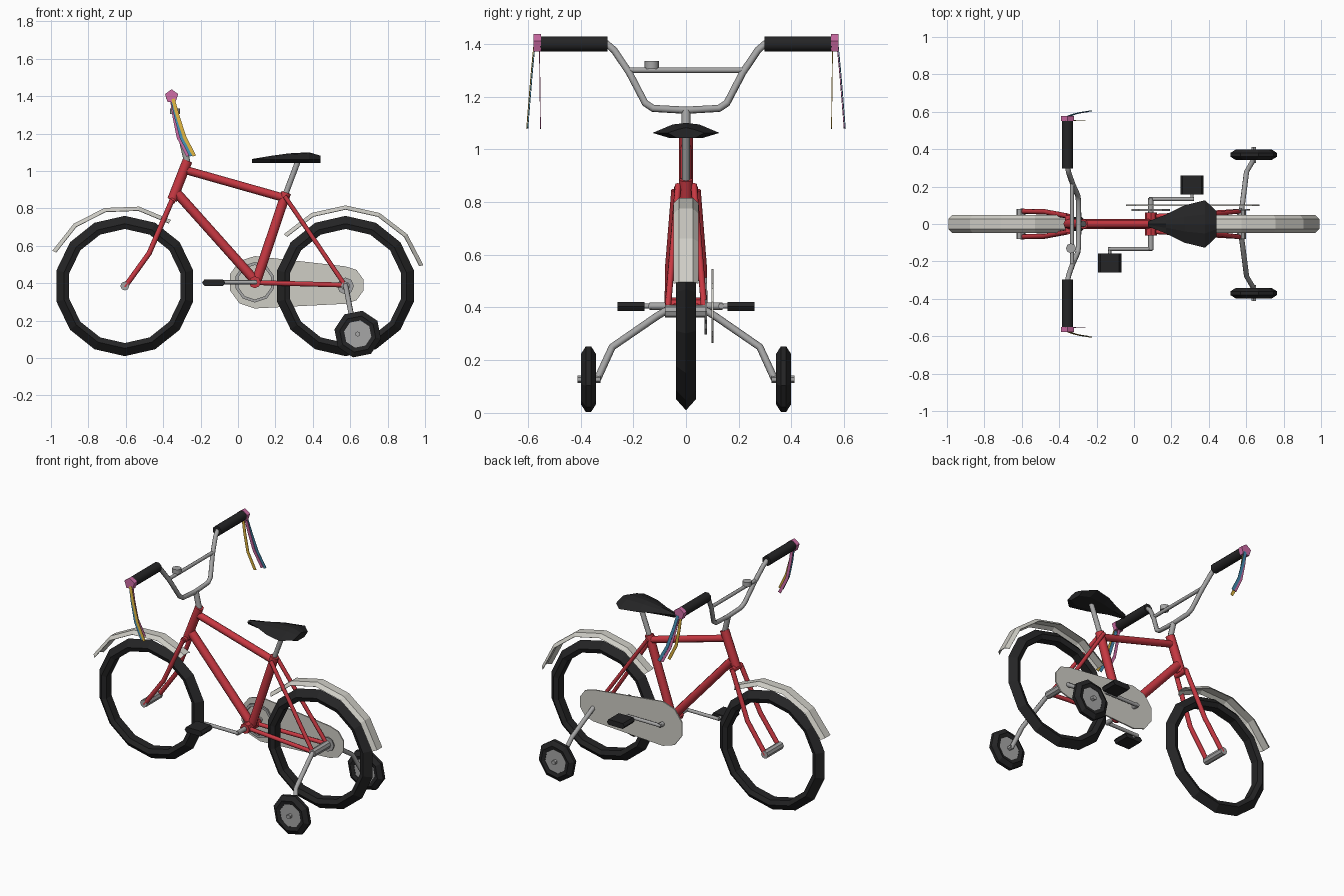
import bpy, bmesh, math
from mathutils import Vector

if "Cube" in bpy.data.objects:
    bpy.data.objects.remove(bpy.data.objects["Cube"])


def material(name, rgb):
    m = bpy.data.materials.new(name)
    m.diffuse_color = (*rgb, 1)
    m.use_nodes = True
    m.node_tree.nodes["Principled BSDF"].inputs["Base Color"].default_value = m.diffuse_color
    return m


RED = material("red paint", (0.58, 0.04, 0.055))
BLACK = material("black rubber", (0.018, 0.018, 0.019))
METAL = material("grey metal", (0.38, 0.38, 0.38))
CREAM = material("pale guard", (0.62, 0.61, 0.56))
PINK = material("pink", (0.62, 0.15, 0.38))
BLUE = material("blue", (0.06, 0.27, 0.45))
YELLOW = material("yellow", (0.72, 0.45, 0.05))


def finish(name, bm, mat, smooth=0):
    bmesh.ops.recalc_face_normals(bm, faces=bm.faces)
    me = bpy.data.meshes.new(name)
    bm.to_mesh(me)
    bm.free()
    me.materials.append(mat)
    if smooth:
        me.polygons.foreach_set("use_smooth", [True] * len(me.polygons))
        me.set_sharp_from_angle(angle=math.radians(smooth))
    ob = bpy.data.objects.new(name, me)
    bpy.context.collection.objects.link(ob)
    return ob


def loft(name, rings, mat, closed=False, caps=True, wrap=True, smooth=0):
    """Skin a list of equal-length point rings."""
    bm = bmesh.new()
    vs = [[bm.verts.new(p) for p in r] for r in rings]
    n = len(rings[0])
    for i in range(len(vs) if closed else len(vs) - 1):
        a, b = vs[i], vs[(i + 1) % len(vs)]
        for j in range(n if wrap else n - 1):
            k = (j + 1) % n
            bm.faces.new((a[j], a[k], b[k], b[j]))
    if caps and not closed:
        bm.faces.new(vs[0])
        bm.faces.new(vs[-1])
    return finish(name, bm, mat, smooth)


def tube(name, pts, r, mat, sides=8):
    """Round tube along a path, mitred at the bends."""
    pts = [Vector(p) for p in pts]
    rings, up = [], None
    for i, p in enumerate(pts):
        d0 = (p - pts[i - 1]).normalized() if i else (pts[1] - p).normalized()
        d1 = (pts[i + 1] - p).normalized() if i < len(pts) - 1 else d0
        t = (d0 + d1).normalized()
        if up is None:
            up = t.orthogonal()
        up = (up - t * up.dot(t)).normalized()
        side = t.cross(up)
        rings.append([p + r * (math.cos(a) * up + math.sin(a) * side)
                      for a in (math.tau * k / sides for k in range(sides))])
    return loft(name, rings, mat, smooth=50)


def lathe(name, cx, cz, profile, sides, mat, closed=False, phase=0.0, smooth=0):
    """Turn a (y, radius) profile round an axle parallel to y."""
    rings = [[(cx + r * math.sin(a), y, cz + r * math.cos(a))
              for a in (phase + math.tau * k / sides for k in range(sides))]
             for y, r in profile]
    return loft(name, rings, mat, closed=closed, smooth=smooth)


def drum(name, cx, cz, y0, y1, r, sides, mat, phase=0.0, smooth=0):
    return lathe(name, cx, cz, [(y0, r), (y1, r)], sides, mat, phase=phase, smooth=smooth)


FX, RX, WZ = -0.605, 0.575, 0.385

# Tyres, hubs and mudguards
TYRE = [(0, .375), (.038, .333), (.026, .305), (-.026, .305), (-.038, .333)]
for label, cx, a0, a1, n in (("front", FX, 55, 154, 4), ("rear", RX, 15, 140, 5)):
    lathe(label + "_tyre", cx, WZ, TYRE, 14, BLACK, closed=True)
    drum(label + "_hub", cx, WZ, -.08, .08, .024, 8, METAL, smooth=40)
    rings = []
    for i in range(n + 1):
        a = math.radians(a0 + (a1 - a0) * i / n)
        rings.append([(cx + r * math.cos(a), y, WZ + r * math.sin(a)) for y, r in
                      ((-.047, .41), (-.026, .431), (.026, .431), (.047, .41),
                       (.044, .408), (.024, .427), (-.024, .427), (-.044, .408))])
    loft(label + "_mudguard", rings, CREAM)

# Frame
tube("head_tube", [(-.27, 0, 1.055), (-.352, 0, .845)], .027, RED)
tube("top_tube", [(-.28, 0, 1.005), (.25, 0, .855)], .022, RED)
tube("down_tube", [(-.325, 0, .88), (.095, 0, .41)], .026, RED)
tube("seat_tube", [(.258, 0, .885), (.095, 0, .40)], .026, RED)
drum("bottom_bracket", .09, .405, -.062, .062, .032, 8, RED, smooth=40)
tube("fork_crown", [(-.352, -.045, .84), (-.352, .045, .84)], .018, RED)
for s, side in ((-1, "right"), (1, "left")):
    tube("fork_leg_" + side, [(-.352, s * .042, .845), (-.475, s * .065, .56),
                              (FX, s * .068, .38)], .014, RED)
    tube("seat_stay_" + side, [(.25, s * .03, .865), (RX, s * .07, .385)], .012, RED)
    tube("chain_stay_" + side, [(.10, s * .04, .403), (RX, s * .068, .39)], .013, RED)

# Seat post and seat
tube("seat_post", [(.25, 0, .865), (.32, 0, 1.05)], .015, METAL)
seat = []
for x, w, top in ((.075, .014, 1.064), (.17, .05, 1.08), (.27, .1, 1.094),
                  (.38, .127, 1.1), (.44, .07, 1.082)):
    seat.append([(x, -w, 1.062), (x, -w * .4, top - .006), (x, 0, top), (x, w * .4, top - .006),
                 (x, w, 1.062), (x, w * .5, 1.043), (x, -w * .5, 1.043)])
loft("seat", seat, BLACK)

# Handlebar


def bar_x(z):
    return -.272 - (z - 1.05) * .235


half = [(.54, 1.4), (.3, 1.4), (.272, 1.375), (.215, 1.29), (.155, 1.175), (.125, 1.155)]
path = half + [(0, 1.148)] + [(-y, z) for y, z in reversed(half)]
tube("handlebar", [(bar_x(z), y, z) for y, z in path], .014, METAL)
tube("handlebar_crossbar", [(bar_x(1.3), -.218, 1.3), (bar_x(1.3), .218, 1.3)], .011, METAL)
tube("handlebar_stem", [(-.27, 0, 1.04), (bar_x(1.15), 0, 1.15)], .017, METAL)
tube("bell", [(-.337, -.13, 1.305), (-.337, -.13, 1.334)], .027, METAL)

# Grips, end caps and streamers
CURVE = [(-.350, 1.385, 0), (-.328, 1.29, .35), (-.297, 1.18, .7), (-.245, 1.08, 1)]
for s, side, colours in ((-1, "right", (YELLOW, BLUE, PINK)), (1, "left", (BLUE, PINK, YELLOW))):
    drum("grip_" + side, -.355, 1.4, s * .297, s * .553, .031, 8, BLACK, math.pi / 8, 50)
    drum("grip_cap_" + side, -.355, 1.4, s * .55, s * .578, .037, 5, PINK)
    for k, (mat, dx, y0, y1) in enumerate(zip(colours, (.012, -.006, -.022),
                                              (.578, .574, .556), (.604, .6, .552))):
        rings = []
        for x, z, t in CURVE:
            y = s * (y0 + (y1 - y0) * t)
            c = x + dx * min(1, .2 + t * 1.1)
            rings.append([(c - .009, y - .0015, z - .003), (c + .009, y - .0015, z + .003),
                          (c + .009, y + .0015, z + .003), (c - .009, y + .0015, z - .003)])
        loft(f"streamer_{side}_{k + 1}", rings, mat)

# Cranks and pedals
BX, BZ = .09, .405
tube("crank_axle", [(BX, -.138, BZ), (BX, .138, BZ)], .014, METAL)
for s, side in ((-1, "right"), (1, "left")):
    tx = BX + s * .22
    tube("crank_arm_" + side, [(BX - s * .01, s * .133, BZ), (tx + s * .01, s * .133, BZ)],
         .011, METAL)
    tube("pedal_axle_" + side, [(tx, s * .125, BZ), (tx, s * .17, BZ)], .009, METAL)
    outline = [(-.062, 0), (-.05, .017), (.05, .017), (.062, 0), (.05, -.017), (-.05, -.017)]
    loft("pedal_" + side, [[(tx + px, s * y, BZ - .002 + pz) for px, pz in outline]
                           for y in (.157, .26)], BLACK)

# Chainring, sprocket and chain guard
lathe("chainring", BX, BZ, [(.07, .108), (.08, .108), (.08, .092), (.07, .092)], 10, METAL,
      closed=True)
drum("rear_sprocket", RX, WZ, .072, .08, .045, 8, METAL)
guard = []
for cx, cz, r, a0 in ((BX, BZ, .14, 90), (RX, .39, .1, -90)):
    for k in range(6):
        a = math.radians(a0 + 36 * k)
        guard.append((cx + r * math.cos(a), cz + r * math.sin(a)))
loft("chain_guard", [[(x, y, z) for x, z in guard] for y in (.096, .104)], CREAM)

# Training wheels
for s, side in ((-1, "right"), (1, "left")):
    tube("training_strut_" + side, [(RX, s * .075, .388), (RX + .005, s * .11, .367),
                                    (.602, s * .28, .25), (.635, s * .336, .128)], .014, METAL)
    cy = s * .37
    lathe("training_tyre_" + side, .64, .128,
          [(cy - .01, .127), (cy + .01, .127), (cy + .028, .098), (cy + .022, .074),
           (cy - .022, .074), (cy - .028, .098)], 8, BLACK, closed=True, phase=math.pi / 16)
    drum("training_hub_" + side, .64, .128, cy - .02, cy + .02, .077, 8, METAL, math.pi / 16)
    drum("training_axle_" + side, .64, .128, s * .325, s * .412, .014, 6, METAL)
